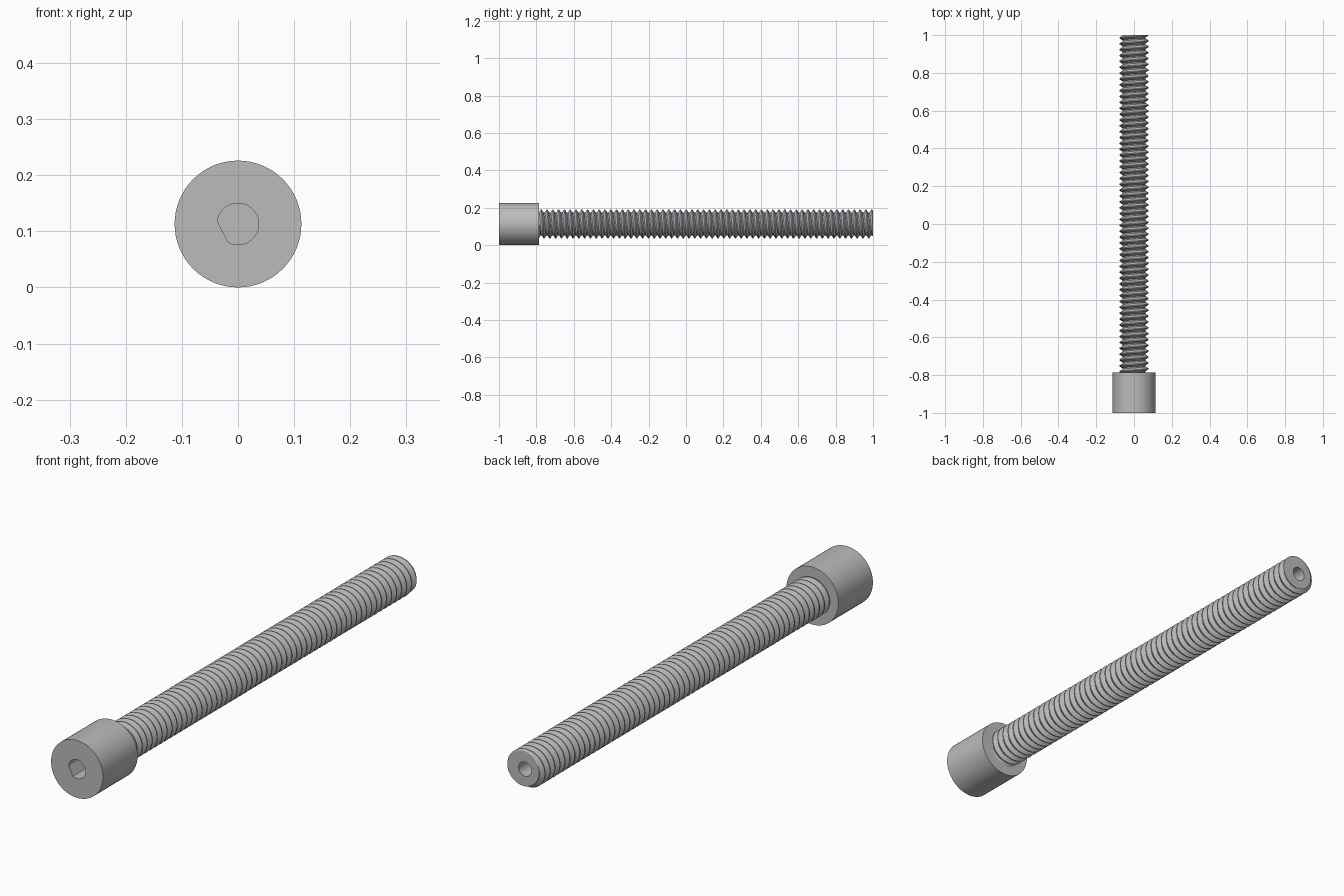
import bpy
import bmesh
from math import cos, sin, pi, radians, hypot

cube = bpy.data.objects.get("Cube")
if cube:
    bpy.data.objects.remove(cube)

SEG = 64
HEAD_R, AXIS_Z = 0.113, 0.113
HEAD_FRONT, HEAD_BACK, TIP = -1.0, -0.785, 1.0
CREST_R, ROOT_R, PITCH = 0.077, 0.061, 0.031
FLAT_ANGLE, FLAT_DIST = radians(207), 0.0305

steel = bpy.data.materials.new("steel grey")
steel.use_nodes = True
colour = (0.5, 0.5, 0.5, 1)
steel.diffuse_color = colour
steel.node_tree.nodes["Principled BSDF"].inputs["Base Color"].default_value = colour


def ring(bm, radius, y, flat=False):
    """Circle of vertices around the screw axis, optionally cut by a flat."""
    verts = []
    for i in range(SEG):
        a = 2 * pi * i / SEG
        reach = cos(a - FLAT_ANGLE)
        r = min(radius, FLAT_DIST / reach) if flat and reach > 0.5 else radius
        verts.append(bm.verts.new((r * cos(a), y, AXIS_Z + r * sin(a))))
    return verts


def bridge(bm, first, second):
    for i in range(SEG):
        k = (i + 1) % SEG
        bm.faces.new((first[i], first[k], second[k], second[i]))


def finish(name, bm):
    bmesh.ops.recalc_face_normals(bm, faces=bm.faces)
    mesh = bpy.data.meshes.new(name)
    bm.to_mesh(mesh)
    bm.free()
    mesh.materials.append(steel)
    obj = bpy.data.objects.new(name, mesh)
    bpy.context.collection.objects.link(obj)
    bpy.ops.object.select_all(action="DESELECT")
    obj.select_set(True)
    bpy.context.view_layer.objects.active = obj
    bpy.ops.object.shade_smooth_by_angle(angle=radians(30))


# Cylindrical head with a blind socket that has one flat side
bm = bmesh.new()
floor = ring(bm, 0.037, HEAD_FRONT + 0.12, flat=True)
mouth = ring(bm, 0.037, HEAD_FRONT, flat=True)
rim = ring(bm, HEAD_R, HEAD_FRONT)
back = ring(bm, HEAD_R, HEAD_BACK)
bm.faces.new(floor)
for a, b in ((floor, mouth), (mouth, rim), (rim, back)):
    bridge(bm, a, b)
bm.faces.new(back)
finish("head", bm)

# Helical thread: each row of the profile advances one pitch per turn
bm = bmesh.new()
profile = ((0.0, ROOT_R), (0.2, ROOT_R), (0.53, CREST_R), (0.67, CREST_R))
turns = int((TIP - HEAD_BACK) / PITCH) + 4
start = HEAD_BACK - 2 * PITCH
columns = []
for i in range(SEG + 1):
    a = 2 * pi * i / SEG
    columns.append([
        bm.verts.new((r * cos(a), start + PITCH * (t + f - i / SEG),
                      AXIS_Z + r * sin(a)))
        for t in range(turns) for f, r in profile])
for left, right in zip(columns, columns[1:]):
    for j in range(len(left) - 1):
        bm.faces.new((left[j], right[j], right[j + 1], left[j + 1]))
bmesh.ops.remove_doubles(bm, verts=bm.verts, dist=0.0001)

# Trim the thread square at both ends
for y, direction in ((HEAD_BACK - 0.005, -1), (TIP, 1)):
    bmesh.ops.bisect_plane(bm, geom=bm.verts[:] + bm.edges[:] + bm.faces[:],
                           plane_co=(0, y, 0), plane_no=(0, direction, 0),
                           clear_outer=True)

# End face with a round blind hole
outline = [e for e in bm.edges if e.is_boundary
           and all(abs(v.co.y - TIP) < 0.0001 for v in e.verts)]
hole_mouth = ring(bm, 0.028, TIP)
hole_floor = ring(bm, 0.028, TIP - 0.12)
bridge(bm, hole_mouth, hole_floor)
bm.faces.new(hole_floor)
hole_edges = [e for e in bm.edges if e.is_boundary
              and all(v in hole_mouth for v in e.verts)]
bmesh.ops.triangle_fill(bm, use_beauty=True, edges=outline + hole_edges,
                        normal=(0, 1, 0))
finish("threaded_shank", bm)
